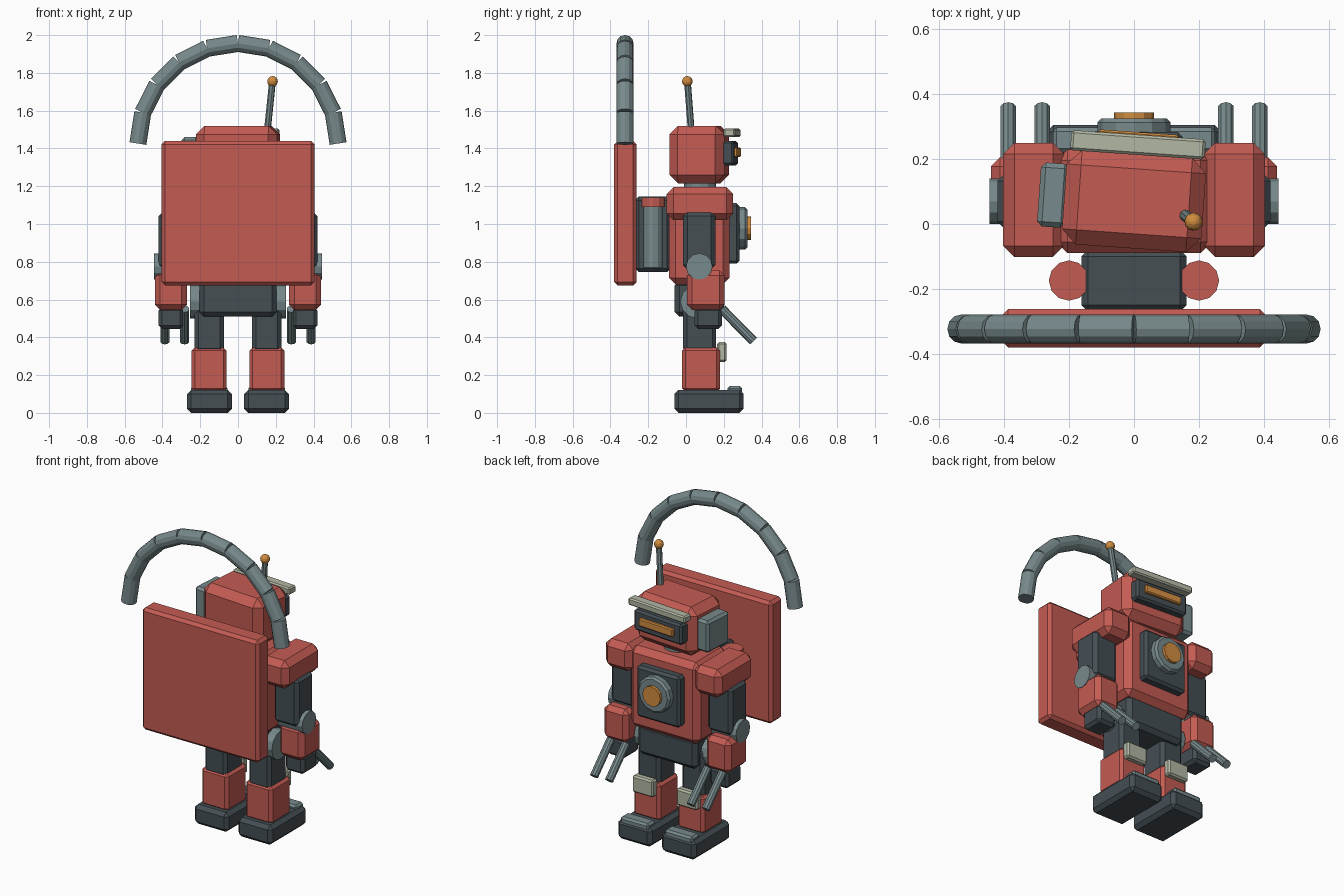
import bpy, bmesh, math
from mathutils import Vector, Matrix

if "Cube" in bpy.data.objects:
    bpy.data.objects.remove(bpy.data.objects["Cube"])


def material(name, rgb):
    m = bpy.data.materials.new(name)
    m.diffuse_color = (*rgb, 1)
    m.use_nodes = True
    m.node_tree.nodes["Principled BSDF"].inputs["Base Color"].default_value = m.diffuse_color
    return m


RED = material("red paint", (0.553, 0.106, 0.086))
DARK = material("dark steel", (0.058, 0.077, 0.088))
GREY = material("blue grey metal", (0.187, 0.253, 0.262))
ORANGE = material("orange light", (0.638, 0.264, 0.050))
PALE = material("pale trim", (0.448, 0.477, 0.370))


def finish(name, bm, mat, matrix):
    mesh = bpy.data.meshes.new(name)
    bm.to_mesh(mesh)
    bm.free()
    mesh.materials.append(mat)
    ob = bpy.data.objects.new(name, mesh)
    ob.matrix_world = matrix
    bpy.context.collection.objects.link(ob)
    return ob


def box(name, mat, x, y, z, bevel=0.015, frame=Matrix()):
    """Chamfered box from (min, max) ranges, placed in an optional frame."""
    bm = bmesh.new()
    bmesh.ops.create_cube(bm, size=1)
    size = Vector((x[1] - x[0], y[1] - y[0], z[1] - z[0]))
    mid = Vector((sum(x) / 2, sum(y) / 2, sum(z) / 2))
    for v in bm.verts:
        v.co = Vector(a * b for a, b in zip(v.co, size))
    bmesh.ops.bevel(bm, geom=bm.edges[:], offset=bevel, segments=1, affect='EDGES')
    return finish(name, bm, mat, frame @ Matrix.Translation(mid))


def rod(name, mat, a, b, r, sides=12, bevel=0.0):
    """Cylinder between two points, with optional chamfered rims."""
    a, b = Vector(a), Vector(b)
    bm = bmesh.new()
    bmesh.ops.create_cone(bm, cap_ends=True, segments=sides, radius1=r, radius2=r,
                          depth=(b - a).length)
    if bevel:
        rims = [e for e in bm.edges if abs(e.verts[0].co.z - e.verts[1].co.z) < 1e-5]
        bmesh.ops.bevel(bm, geom=rims, offset=bevel, segments=1, affect='EDGES')
    rot = (b - a).to_track_quat('Z', 'Y').to_matrix().to_4x4()
    return finish(name, bm, mat, Matrix.Translation((a + b) / 2) @ rot)


def span(s, a, b):
    """Mirrored x range for side s."""
    return tuple(sorted((s * a, s * b)))


# torso, hips and neck
box("torso", RED, (-0.24, 0.24), (-0.09, 0.23), (0.68, 1.19), 0.035)
box("hips", DARK, (-0.205, 0.205), (-0.06, 0.2), (0.51, 0.70), 0.025)
rod("neck", GREY, (0, 0.075, 1.15), (0, 0.075, 1.25), 0.085)

# chest lamp
box("chest_panel", DARK, (-0.15, 0.15), (0.20, 0.283), (0.79, 1.11), 0.015)
rod("chest_ring", GREY, (0, 0.26, 0.977), (0, 0.325, 0.977), 0.112, 12, 0.012)
rod("chest_lamp", ORANGE, (0, 0.30, 0.977), (0, 0.343, 0.977), 0.062, 12)

# head, turned slightly
turn = Matrix.Translation((0, 0.07, 0)) @ Matrix.Rotation(math.radians(-4), 4, 'Z')
box("head", RED, (-0.215, 0.215), (-0.145, 0.145), (1.215, 1.52), 0.045, turn)
box("visor", DARK, (-0.175, 0.175), (0.11, 0.195), (1.31, 1.44), 0.012, turn)
box("visor_light", ORANGE, (-0.125, 0.125), (0.18, 0.213), (1.355, 1.405), 0.006, turn)
box("brow", PALE, (-0.207, 0.207), (0.143, 0.205), (1.46, 1.505), 0.008, turn)
box("ear_box", GREY, (-0.293, -0.205), (-0.097, 0.10), (1.26, 1.46), 0.015, turn)
rod("antenna", GREY, (0.155, 0.028, 1.49), (0.182, 0.008, 1.75), 0.018, 8)
bm = bmesh.new()
bmesh.ops.create_uvsphere(bm, u_segments=12, v_segments=8, radius=0.028)
finish("antenna_ball", bm, ORANGE, Matrix.Translation((0.183, 0.007, 1.755)))

for s, side in ((-1, "left"), (1, "right")):
    # arm
    box(side + "_shoulder", RED, span(s, 0.215, 0.403), (-0.102, 0.25), (1.02, 1.195), 0.035)
    box(side + "_upper_arm", DARK, span(s, 0.25, 0.42), (-0.015, 0.155), (0.76, 1.065), 0.022)
    rod(side + "_elbow", GREY, (s * 0.27, 0.07, 0.775), (s * 0.444, 0.07, 0.775), 0.07)
    box(side + "_forearm", RED, span(s, 0.27, 0.44), (0.005, 0.205), (0.545, 0.755), 0.028)
    box(side + "_hand", DARK, span(s, 0.29, 0.42), (0.045, 0.19), (0.445, 0.56), 0.018)
    for i, x in enumerate((0.283, 0.387)):
        rod(f"{side}_finger_{i + 1}", GREY, (s * x, 0.19, 0.55), (s * x, 0.357, 0.38), 0.025, 10)
    # leg
    rod(side + "_hip_joint", GREY, (s * 0.15, 0.06, 0.59), (s * 0.255, 0.06, 0.59), 0.09)
    box(side + "_thigh", DARK, span(s, 0.075, 0.23), (-0.015, 0.16), (0.32, 0.62), 0.02)
    box(side + "_shin", RED, span(s, 0.06, 0.245), (-0.02, 0.18), (0.11, 0.347), 0.018)
    box(side + "_knee_pad", PALE, span(s, 0.08, 0.225), (0.165, 0.215), (0.27, 0.375), 0.01)
    box(side + "_foot", DARK, span(s, 0.033, 0.27), (-0.062, 0.305), (0, 0.122), 0.022)
    box(side + "_toe_cap", GREY, span(s, 0.055, 0.25), (0.22, 0.297), (0.09, 0.142), 0.012)
    # backpack tank
    rod(side + "_tank", GREY, (s * 0.2, -0.174, 0.77), (s * 0.2, -0.174, 1.10), 0.052)
    rod(side + "_tank_cap", RED, (s * 0.2, -0.174, 1.09), (s * 0.2, -0.174, 1.14), 0.062)

# backpack and back panel
box("backpack", DARK, (-0.162, 0.162), (-0.27, -0.08), (0.745, 1.145), 0.02)
box("back_panel", RED, (-0.405, 0.405), (-0.38, -0.262), (0.675, 1.44), 0.018)

# segmented hose arch
R, N = 0.53, 10
ring = [(R * math.cos(math.pi * i / N), -0.323, 1.426 + R * math.sin(math.pi * i / N))
        for i in range(N + 1)]
for i in range(N):
    rod(f"hose_segment_{i + 1}", GREY, ring[i], ring[i + 1], 0.045, 12)
